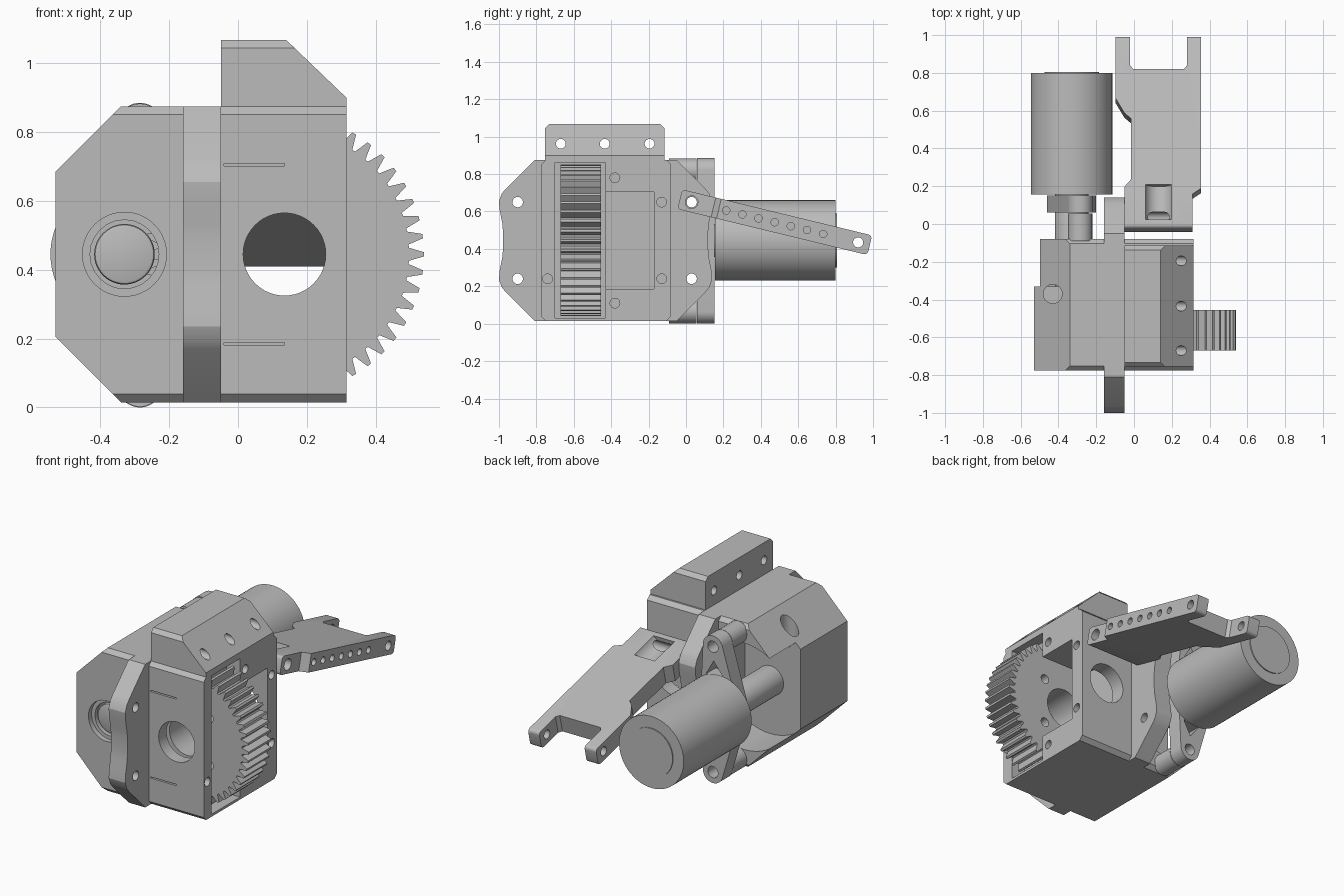
import bpy, bmesh, math
from mathutils import Matrix, Vector

if "Cube" in bpy.data.objects:
    bpy.data.objects.remove(bpy.data.objects["Cube"])

grey = bpy.data.materials.new("plain grey")
grey.use_nodes = True
grey.diffuse_color = (0.5, 0.5, 0.5, 1)
grey.node_tree.nodes["Principled BSDF"].inputs["Base Color"].default_value = (0.5, 0.5, 0.5, 1)


def finish(name, bm):
    bmesh.ops.recalc_face_normals(bm, faces=bm.faces)
    mesh = bpy.data.meshes.new(name)
    bm.to_mesh(mesh)
    bm.free()
    mesh.materials.append(grey)
    ob = bpy.data.objects.new(name, mesh)
    bpy.context.collection.objects.link(ob)
    return ob


def place(axis, p, a):
    return {"X": (a, *p), "Y": (p[0], a, p[1]), "Z": (*p, a)}[axis]


def prism(name, pts, axis, a, b):
    """Extrude a flat outline along an axis from a to b."""
    bm = bmesh.new()
    lo, hi = [[bm.verts.new(place(axis, p, h)) for p in pts] for h in (a, b)]
    bm.faces.new(lo)
    bm.faces.new(hi)
    n = len(pts)
    for i in range(n):
        j = (i + 1) % n
        bm.faces.new((lo[i], lo[j], hi[j], hi[i]))
    return finish(name, bm)


def circle(c, r, n=48):
    return [(c[0] + r * math.cos(math.tau * i / n), c[1] + r * math.sin(math.tau * i / n)) for i in range(n)]


def rect(u0, u1, v0, v1):
    return [(u0, v0), (u1, v0), (u1, v1), (u0, v1)]


def rod(name, axis, c, r, a, b, n=48):
    return prism(name, circle(c, r, n), axis, a, b)


def activate(ob):
    bpy.ops.object.select_all(action="DESELECT")
    ob.select_set(True)
    bpy.context.view_layer.objects.active = ob


def boolean(ob, other, op="DIFFERENCE"):
    mod = ob.modifiers.new("cut", "BOOLEAN")
    mod.operation, mod.solver, mod.object = op, "EXACT", other
    activate(ob)
    bpy.ops.object.modifier_apply(modifier=mod.name)
    bpy.data.objects.remove(other)


def drill(ob, axis, centres, r, a, b, n=24):
    for c in centres:
        boolean(ob, rod("cutter", axis, c, r, a, b, n))


def bevel(ob, width, segments=2):
    mod = ob.modifiers.new("bevel", "BEVEL")
    mod.width, mod.segments, mod.limit_method = width, segments, "ANGLE"
    mod.angle_limit = math.radians(50)
    activate(ob)
    bpy.ops.object.modifier_apply(modifier=mod.name)


GEAR = (0.135, 0.445)
SHAFT = (-0.33, 0.445)
BOT, TOP, FRONT, BACK = 0.015, 0.875, -0.775, -0.08

# Housing halves, front and back edges chamfered
c = 0.024
side = [(FRONT, BOT + c), (FRONT + c, BOT), (BACK - c, BOT), (BACK, BOT + c),
        (BACK, TOP - c), (BACK - c, TOP), (FRONT + c, TOP), (FRONT, TOP - c)]
left_half = prism("gear_housing", side, "X", -0.05, 0.315)
right_half = prism("motor_housing", side, "X", -0.53, -0.16)
outline = [(-0.1, -0.1), (-0.225, -0.1), (-0.53, 0.205), (-0.53, 0.685), (-0.225, 0.99), (-0.1, 0.99)]
boolean(right_half, prism("cutter", outline, "Y", -1, 1), "INTERSECT")

# Motor housing: bearing seat, rear motor clearance, slope hole
drill(right_half, "Y", [SHAFT], 0.122, -0.9, 0, 48)
boolean(right_half, rod("cutter", "Y", SHAFT, 0.32, -0.33, 0, 64))
drill(right_half, "Z", [(-0.43, -0.37)], 0.05, 0.68, 1)
bearing = rod("shaft_bearing", "Y", SHAFT, 0.122, -0.6, -0.33)
clip = rod("retaining_ring", "Y", SHAFT, 0.122, -0.745, -0.72)
drill(clip, "Y", [SHAFT], 0.1, -1, 0)
shaft = rod("motor_shaft", "Y", SHAFT, 0.088, -0.74, 0.2)
bevel(shaft, 0.01)

# Gear housing: gear slot, side pocket, bore, screw holes, front grooves
boolean(left_half, prism("cutter", rect(-0.70, -0.43, 0.03, 0.862), "X", -0.04, 0.4))
boolean(left_half, prism("cutter", rect(-0.45, -0.17, 0.185, 0.705), "X", 0.0, 0.41))
drill(left_half, "Y", [GEAR], 0.12, -1, 0, 48)
drill(left_half, "X", [(-0.38, 0.78), (-0.38, 0.11), (-0.13, 0.65), (-0.13, 0.24), (-0.74, 0.24)],
      0.026, 0.2, 0.4)
for z in (0.185, 0.705):
    boolean(left_half, prism("cutter", rect(-0.04, 0.135, z - 0.004, z + 0.004), "Y", -0.8, -0.74))

# Central plate with waisted ends
half = [(-0.05, 0.43), (0.105, 0.275), (0.125, 0.25), (0.14, 0.21), (0.136, 0.16), (0.122, 0.09), (0.118, 0.04)]
back = [(y, 0.445 + d) for y, d in half]
back += [(y, 0.445 - d) for y, d in reversed(half)]
front = [(-0.86 - y, z) for y, z in reversed(back)]
plate = prism("centre_plate", back + front, "X", -0.16, -0.05)
drill(plate, "X", [(y, z) for y in (-0.9, 0.03) for z in (0.24, 0.65)], 0.028, -0.3, 0.1)

# Sloped mounting block on top
block = prism("top_mount", [(-0.05, TOP), (0.315, TOP), (0.315, 0.9), (0.14, 1.068), (-0.05, 1.068)],
              "Y", -0.755, -0.115)
ends = [(-0.755, 0.8), (-0.115, 0.8), (-0.115, 1.045), (-0.138, 1.068), (-0.732, 1.068), (-0.755, 1.045)]
boolean(block, prism("cutter", ends, "X", -1, 1), "INTERSECT")
drill(block, "X", [(y, 0.962) for y in (-0.67, -0.435, -0.195)], 0.026, -0.1, 0.4)

# Large spur gear
TEETH, ROOT, TIP = 48, 0.362, 0.405
teeth = []
for i in range(TEETH):
    for t, r in ((-0.4, ROOT), (-0.12, TIP), (0.12, TIP), (0.4, ROOT)):
        a = math.tau * (i + t) / TEETH
        teeth.append((GEAR[0] + r * math.cos(a), GEAR[1] + r * math.sin(a)))
gear = prism("spur_gear", teeth, "Y", -0.67, -0.455)
drill(gear, "Y", [GEAR], 0.122, -1, 0, 48)
drill(gear, "Y", [(GEAR[0] + 0.2 * math.cos(a), GEAR[1] + 0.2 * math.sin(a))
                  for a in (math.pi / 4 + k * math.pi / 2 for k in range(4))], 0.028, -1, 0)

# Motor can with end cap
motor = rod("motor_can", "Y", SHAFT, 0.215, 0.155, 0.8, 64)
cap = rod("motor_cap", "Y", SHAFT, 0.145, 0.79, 0.806)

# Motor flange: hull around the centre and two ears, on standoffs
ears = [(-0.285, 0.819), (-0.285, 0.066)]
bm = bmesh.new()
for p in circle(SHAFT, 0.13) + circle(ears[0], 0.066) + circle(ears[1], 0.066):
    for y in (0.06, 0.152):
        bm.verts.new((p[0], y, p[1]))
bmesh.ops.convex_hull(bm, input=bm.verts)
bmesh.ops.dissolve_limit(bm, angle_limit=0.01, verts=bm.verts, edges=bm.edges)
flange = finish("motor_flange", bm)
for s in (1, -1):
    slot = [(-0.36, 0.445 + s * 0.2), (-0.24, 0.445 + s * 0.2), (-0.29, 0.445 + s * 0.29)]
    boolean(flange, prism("cutter", slot, "Y", 0, 0.3))
drill(flange, "Y", ears, 0.034, 0, 0.3)
for i, e in enumerate(ears):
    post = rod(("upper", "lower")[i] + "_standoff", "Y", e, 0.064, -0.09, 0.055, 32)

# Forked arm, drawn flat from its pivot and then tilted
L, R, T = 0.98, 0.355, 0.054
shape = [(-0.05, -0.065), (0.31, -0.065), (0.31, 0.12), (R, 0.15), (R, L), (0.28, L), (0.28, 0.82),
         (0.265, 0.8), (-0.005, 0.8), (-0.02, 0.82), (-0.02, L), (-0.097, L), (-0.097, 0.64),
         (-0.05, 0.56), (-0.015, 0.53), (-0.015, 0.2), (-0.05, 0.16)]
arm = prism("forked_arm", shape, "Z", -T, T)
profile = []
for u, v, a0 in ((L - 0.02, T - 0.02, 0), (-0.045, T - 0.02, 90), (-0.045, 0.02 - T, 180), (L - 0.02, 0.02 - T, 270)):
    for k in range(5):
        a = math.radians(a0 + 22.5 * k)
        profile.append((u + 0.02 * math.cos(a), v + 0.02 * math.sin(a)))
boolean(arm, prism("cutter", profile, "X", -1, 1), "INTERSECT")
drill(arm, "X", [(0, 0)], 0.034, -1, 1)
drill(arm, "X", [(0.916, 0)], 0.027, -1, 1)
drill(arm, "X", [(0.19 + 0.089 * k, 0) for k in range(7)], 0.02, 0.3, 1, 16)
boolean(arm, rod("cutter", "Y", (0.13, T + 0.03), 0.075, -0.02, 0.17))
arm.data.transform(Matrix.Translation(Vector((0, 0.03, 0.65))) @ Matrix.Rotation(math.radians(-13.6), 4, "X"))

# Smooth shading on round surfaces only
for ob in list(bpy.context.collection.objects):
    if ob.type == "MESH" and grey.name in ob.data.materials:
        activate(ob)
        bpy.ops.object.shade_smooth_by_angle(angle=math.radians(25))
